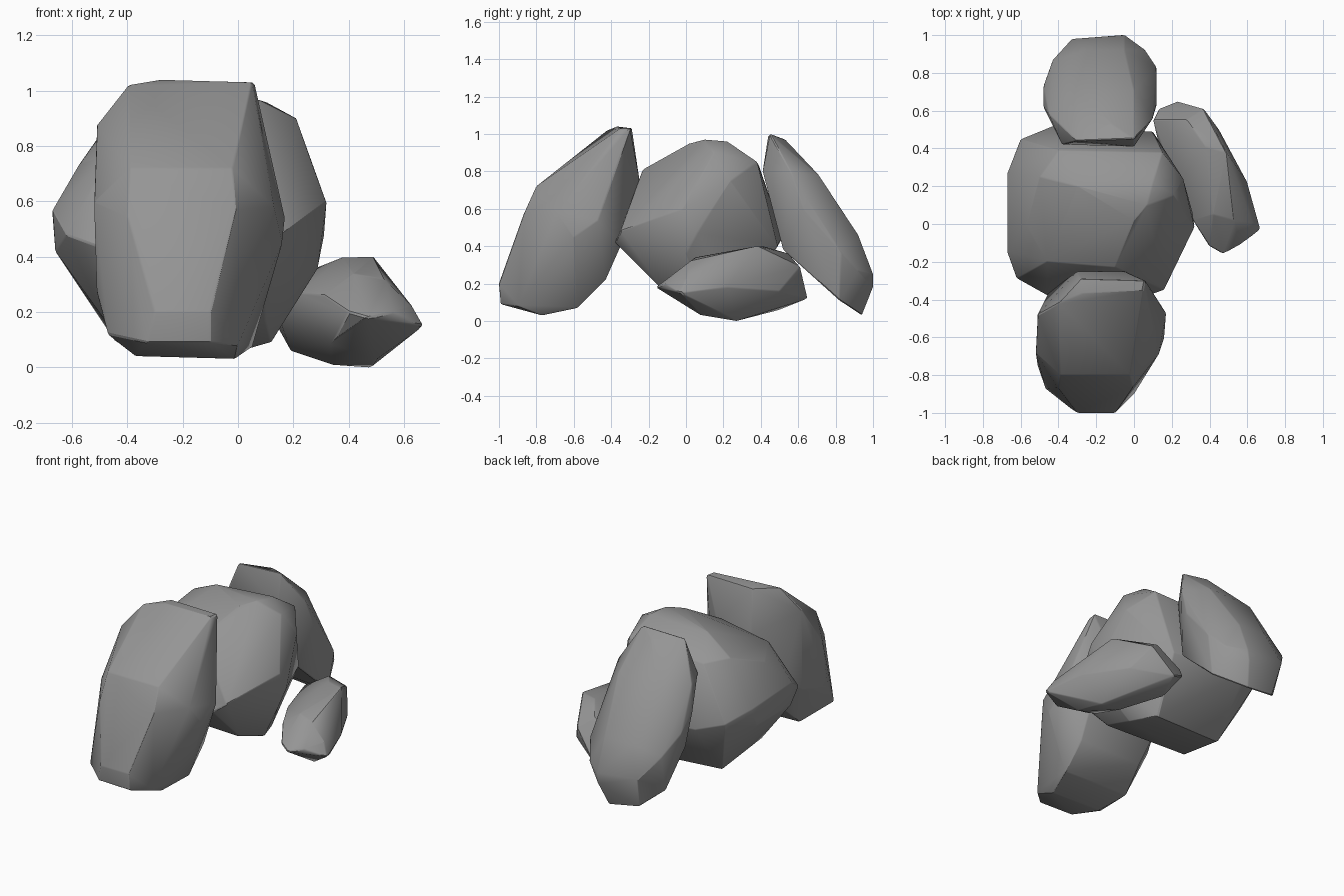
import bpy, bmesh
from math import radians

stone = bpy.data.materials.new("dark_stone")
stone.diffuse_color = (.3, .3, .3, 1)


def rock(name, corners):
    """Chiselled boulder: hull of its main corners, worn edges, smooth by angle."""
    bm = bmesh.new()
    for c in corners:
        bm.verts.new(c)
    hull = bmesh.ops.convex_hull(bm, input=bm.verts)
    loose = {g for g in hull["geom_interior"] + hull["geom_unused"]
             if isinstance(g, bmesh.types.BMVert)}
    bmesh.ops.delete(bm, geom=list(loose), context='VERTS')
    bmesh.ops.dissolve_limit(bm, angle_limit=radians(5), verts=bm.verts, edges=bm.edges)
    bmesh.ops.recalc_face_normals(bm, faces=bm.faces)
    mesh = bpy.data.meshes.new(name)
    bm.to_mesh(mesh)
    bm.free()
    mesh.materials.append(stone)
    ob = bpy.data.objects.new(name, mesh)
    bpy.context.collection.objects.link(ob)
    bpy.ops.object.select_all(action='DESELECT')
    ob.select_set(True)
    bpy.context.view_layer.objects.active = ob
    bev = ob.modifiers.new("worn_edges", 'BEVEL')
    bev.width, bev.segments = 0.006, 1
    bev.limit_method, bev.angle_limit = 'ANGLE', radians(25)
    bpy.ops.object.modifier_apply(modifier=bev.name)
    bpy.ops.object.shade_smooth_by_angle(angle=radians(28))
    return ob


# Tall slab leaning back, at the front
rock("front_boulder", [
    (-.33, -.98, .09), (-.10, -.99, .09), (-.30, -1.0, .20), (-.10, -1.0, .20),
    (-.47, -.87, .12), (.00, -.90, .08), (-.37, -.77, .04), (-.01, -.77, .03),
    (-.42, -.58, .08), (.05, -.58, .07), (-.51, -.75, .27), (-.52, -.68, .60),
    (-.51, -.48, .88), (-.40, -.87, .55), (-.01, -.87, .57), (-.39, -.80, .72),
    (-.02, -.80, .72), (-.40, -.42, 1.02), (-.28, -.37, 1.04), (.05, -.35, 1.03),
    (.06, -.30, 1.03), (-.28, -.29, 1.03), (.13, -.69, .58), (.17, -.47, .54),
    (.16, -.60, .45), (-.05, -.25, .76), (-.30, -.25, .76), (-.45, -.36, .40),
    (.05, -.35, .40), (-.51, -.48, .36), (-.40, -.43, .22), (.05, -.43, .22)])

# Broad block in the middle
rock("middle_boulder", [
    (.07, .10, .97), (.10, .22, .96), (-.30, .20, .94), (.00, .02, .95),
    (-.50, .25, .84), (.21, .15, .90), (.15, .38, .85), (-.40, .39, .83),
    (-.46, -.20, .77), (-.10, -.23, .81), (-.46, -.38, .42), (.08, -.38, .42),
    (.16, -.35, .48), (.32, -.02, .60), (.31, .06, .47), (.29, .00, .36),
    (.26, .24, .75), (-.67, -.15, .57), (-.67, .27, .55), (-.66, -.15, .42),
    (-.66, .20, .42), (-.62, -.29, .48), (-.60, .45, .50), (-.57, .00, .74),
    (-.43, .52, .45), (.10, .49, .40), (-.48, -.10, .17), (.10, -.13, .17),
    (.05, .28, .07), (-.44, .25, .09), (.12, .10, .09)])

# Slab leaning against the back
rock("back_boulder", [
    (-.30, .44, .99), (.00, .45, 1.0), (-.12, .53, .97), (-.38, .42, .78),
    (.00, .41, .80), (-.48, .62, .62), (-.48, .73, .52), (-.45, .58, .78),
    (.12, .63, .60), (.10, .56, .80), (-.30, .72, .76), (.00, .71, .78),
    (-.43, .87, .40), (.12, .83, .37), (-.25, .92, .46), (-.05, .92, .46),
    (-.33, .98, .27), (-.05, 1.0, .25), (.06, .92, .27), (-.10, .94, .03),
    (-.30, .92, .06), (-.06, 1.0, .18), (-.40, .58, .35), (.06, .52, .38),
    (.08, .82, .11), (-.41, .80, .15)])

# Small low stone on the right
rock("small_stone", [
    (.47, -.16, .18), (.40, -.12, .20), (.67, -.03, .15), (.56, -.11, .20),
    (.63, .00, .22), (.53, .02, .32), (.42, .05, .34), (.31, .02, .26),
    (.49, .38, .40), (.38, .41, .40), (.37, .61, .29), (.23, .65, .12),
    (.10, .55, .25), (.13, .61, .17), (.28, .55, .36), (.14, .38, .20),
    (.22, .20, .27), (.60, .22, .18), (.45, .50, .16), (.48, .27, .00),
    (.34, .28, .01), (.50, .08, .03), (.19, .50, .06), (.34, .02, .09)])
